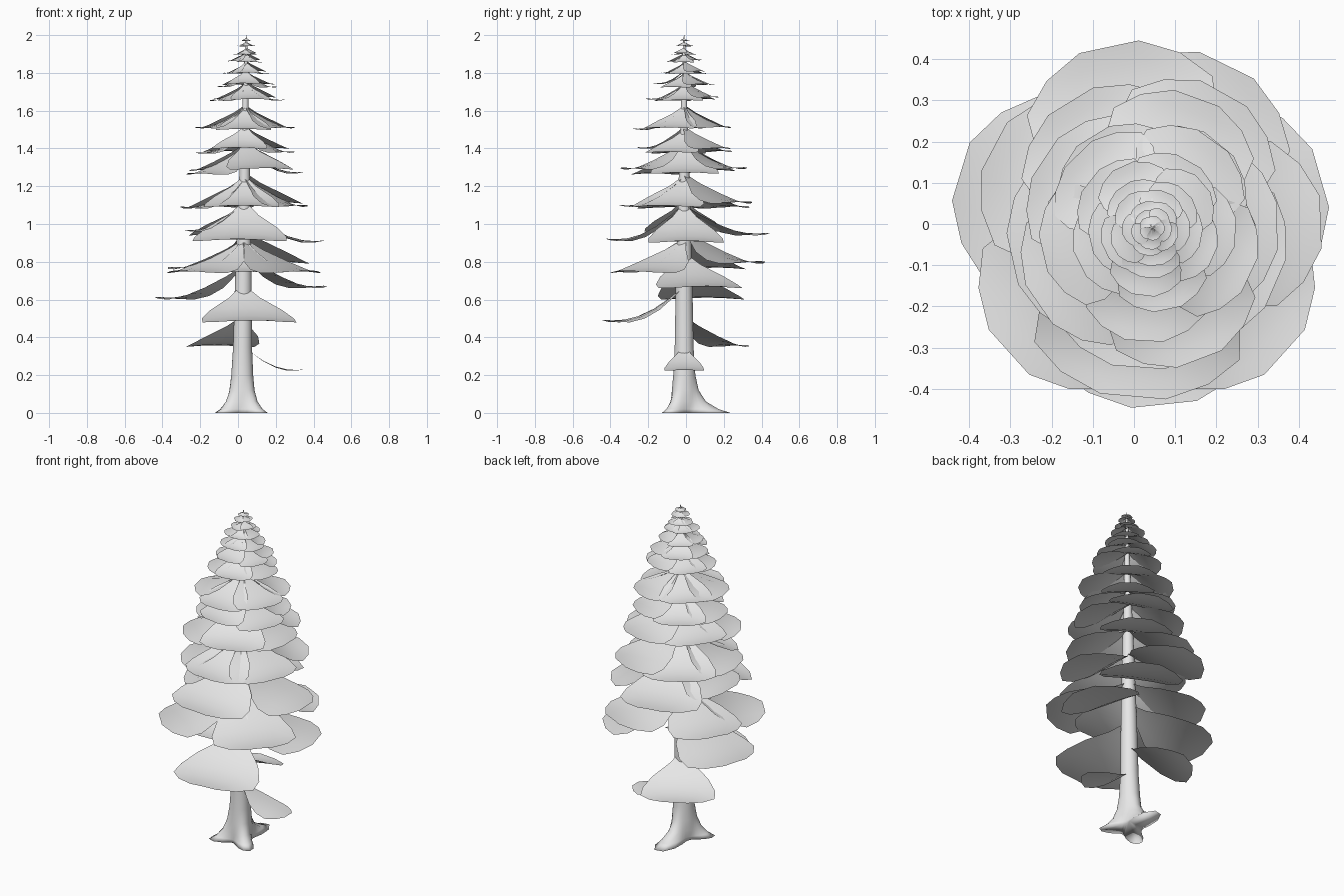
import bpy, bmesh, math, random
from mathutils import Vector

random.seed(4)
if "Cube" in bpy.data.objects:
    bpy.data.objects.remove(bpy.data.objects["Cube"])

grey = bpy.data.materials.new("light grey")
grey.use_nodes = True
grey.diffuse_color = (0.8, 0.8, 0.8, 1)
grey.node_tree.nodes["Principled BSDF"].inputs["Base Color"].default_value = (0.8, 0.8, 0.8, 1)


def make_object(name, bm):
    mesh = bpy.data.meshes.new(name)
    bm.to_mesh(mesh)
    bm.free()
    mesh.materials.append(grey)
    for p in mesh.polygons:
        p.use_smooth = True
    obj = bpy.data.objects.new(name, mesh)
    bpy.context.collection.objects.link(obj)


def bridge(bm, rows, closed=False):
    for a, b in zip(rows, rows[1:]):
        n = len(a)
        for i in range(n if closed else n - 1):
            j = (i + 1) % n
            bm.faces.new((a[i], a[j], b[j], b[i]))


def axis(z):
    """Centre of the slightly leaning trunk at height z."""
    return Vector((0.02 + 0.012 * z, -0.01, z))


# Trunk: tapered column with three flared roots
def trunk():
    bm = bmesh.new()
    profile = [(0, .085), (.02, .08), (.06, .074), (.12, .066), (.2, .058),
               (.35, .05), (.7, .044), (1.2, .03), (1.7, .014), (1.96, .006), (2, .001)]
    roots = [(88, .185), (215, .105), (322, .105)]
    sides = 30
    rows = []
    for z, r in profile:
        flare = math.exp(-z / .045)
        ring = []
        for i in range(sides):
            a = math.tau * i / sides
            radius = r - .02 * flare
            for angle, reach in roots:
                lobe = max(0, math.cos(a - math.radians(angle))) ** 8
                radius += reach * flare * lobe
            ring.append(bm.verts.new(axis(z) + Vector((math.cos(a), math.sin(a), 0)) * radius))
        rows.append(ring)
    bridge(bm, rows, closed=True)
    bm.faces.new(rows[0][::-1])
    bm.faces.new(rows[-1])
    make_object("trunk", bm)


# Frond: thin drooping leaf, narrow at the trunk and blunt at the tip
OUTLINE = [(0, .06), (.15, .32), (.35, .76), (.55, .98), (.73, 1), (.89, .72), (1, .32)]


def frond(name, azimuth, length, width, tip_z, drop):
    a = math.radians(azimuth)
    out = Vector((math.cos(a), math.sin(a), 0))
    side = Vector((-out.y, out.x, 0))
    root = axis(tip_z + drop)
    bm = bmesh.new()
    rows = []
    for t, half in OUTLINE:
        row = []
        for k in (-1, -.5, 0, .5, 1):
            p = root + out * length * t + side * width / 2 * half * k
            p.z -= drop * (1 - (1 - t) ** 2.2)
            p.z += .03 * length * t ** 4 - .03 * width * (half * k) ** 2
            row.append(bm.verts.new(p))
        rows.append(row)
    bridge(bm, rows)
    bm.normal_update()
    if sum(f.normal.z for f in bm.faces) < 0:
        bmesh.ops.reverse_faces(bm, faces=bm.faces[:])
    make_object(name, bm)


trunk()

# Irregular lower fronds: azimuth, length, width, tip height, drop
lower = [
    (0, .32, .21, .22, .14), (118, .35, .41, .35, .16), (276, .43, .50, .48, .19),
    (163, .47, .46, .60, .18), (16, .44, .46, .66, .18), (318, .45, .46, .74, .18),
    (222, .45, .46, .74, .18), (64, .44, .46, .79, .18), (272, .35, .32, .74, .18),
    (152, .42, .42, .76, .16), (102, .45, .46, .94, .16), (2, .42, .40, .90, .20),
    (265, .41, .50, .91, .20), (180, .32, .42, .96, .16),
]
for i, spec in enumerate(lower):
    frond(f"lower_frond_{i + 1}", *spec)

# Regular upper tiers of five fronds: tip height, length
tiers = [(1.09, .37), (1.27, .335), (1.38, .27), (1.51, .27), (1.66, .20), (1.73, .16),
         (1.80, .13), (1.86, .10), (1.90, .07), (1.94, .05), (1.97, .03)]
for n, (tip_z, length) in enumerate(tiers):
    for k in range(5):
        azimuth = 270 + 72 * k + (0, 14, -10)[n % 3] + random.uniform(-8, 8)
        reach = length * random.uniform(.9, 1.04)
        lift = random.uniform(-.05, .08) * length
        frond(f"tier_{n + 1}_frond_{k + 1}", azimuth, reach, length * 1.08,
              tip_z + lift, min(length * .43, 1.995 - tip_z - lift))
